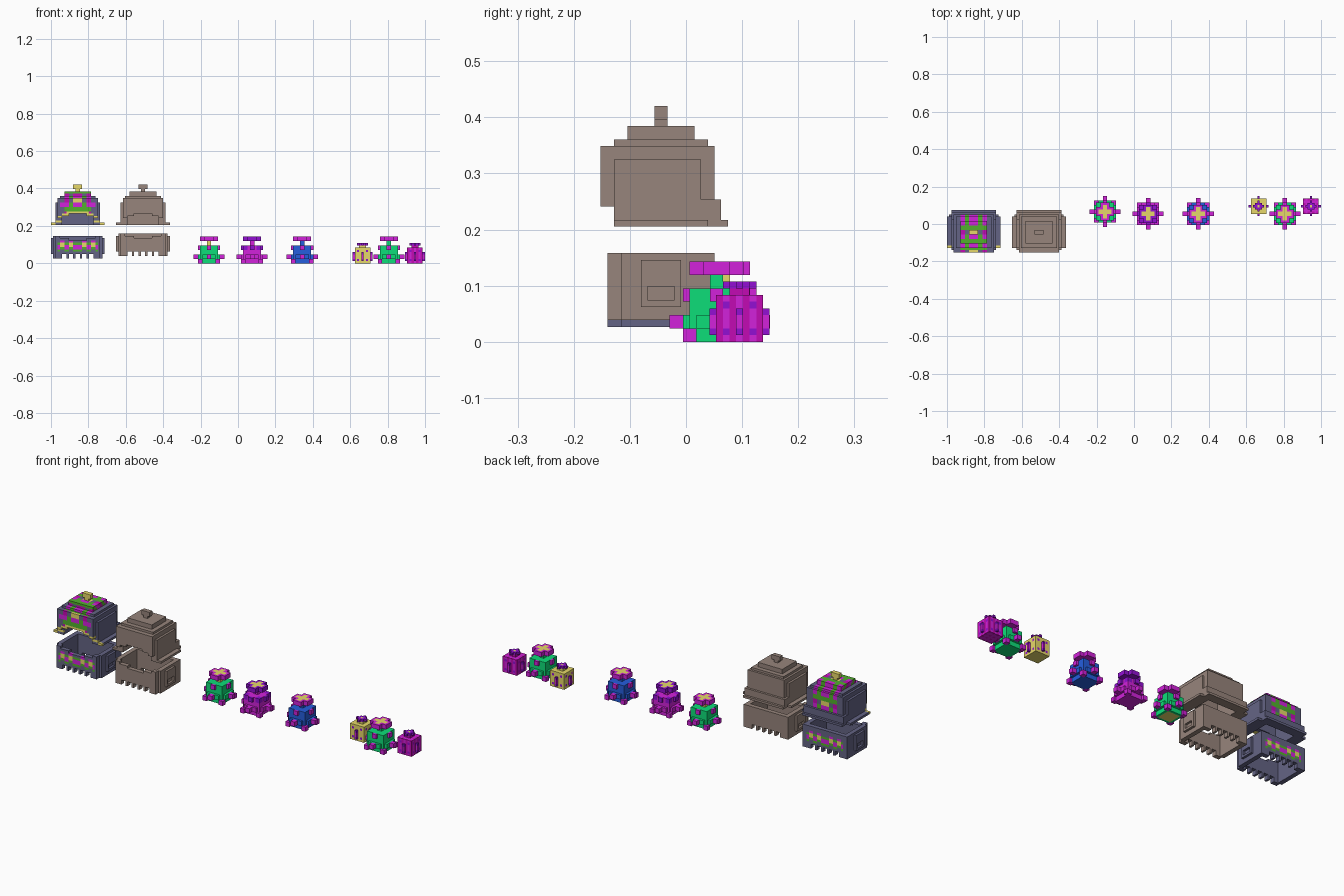
import bpy, bmesh, math
from mathutils import Vector

cube = bpy.data.objects.get("Cube")
if cube:
    bpy.data.objects.remove(cube, do_unlink=True)

U = 0.01193  # edge of one block
PALETTE = {
    "slate": (100, 100, 133), "brown": (151, 133, 124), "magenta": (210, 34, 219),
    "deep magenta": (194, 11, 179), "violet": (146, 16, 212), "green": (13, 222, 121),
    "leaf green": (81, 177, 44), "yellow": (232, 217, 106), "blue": (37, 94, 222),
}
MATS = {}
for name, rgb in PALETTE.items():
    lin = [((c / 255 + 0.055) / 1.055) ** 2.4 for c in rgb] + [1]
    m = bpy.data.materials.new(name)
    m.use_nodes = True
    m.diffuse_color = lin
    m.node_tree.nodes["Principled BSDF"].inputs["Base Color"].default_value = lin
    MATS[name] = m


def fill(cells, xs, ys, zs, colour):
    """Fill a block of cells, or clear it when the colour is None."""
    for x in range(*xs):
        for y in range(*ys):
            for z in range(*zs):
                if colour:
                    cells[x, y, z] = colour
                else:
                    cells.pop((x, y, z), None)


def sym(a):
    return (-a, a)


def side(x):
    return x if x >= 0 else -1 - x


def build(name, cells, origin):
    """Skin the cells with outer faces and merge the flat areas."""
    bm = bmesh.new()
    mesh = bpy.data.meshes.new(name)
    used = sorted(set(cells.values()))
    for c in used:
        mesh.materials.append(MATS[c])
    verts = {}

    def vert(p):
        if p not in verts:
            verts[p] = bm.verts.new(Vector(p) * U)
        return verts[p]

    for cell, colour in cells.items():
        for axis in range(3):
            for s in (0, 1):
                n = list(cell)
                n[axis] += 2 * s - 1
                if tuple(n) in cells:
                    continue
                ring = []
                for i, j in ((0, 0), (1, 0), (1, 1), (0, 1)):
                    p = list(cell)
                    p[axis] += s
                    p[(axis + 1) % 3] += i
                    p[(axis + 2) % 3] += j
                    ring.append(vert(tuple(p)))
                f = bm.faces.new(ring if s else ring[::-1])
                f.material_index = used.index(colour)
    bmesh.ops.dissolve_limit(bm, angle_limit=math.radians(1), verts=bm.verts[:],
                             edges=bm.edges[:], delimit={'MATERIAL'})
    bm.to_mesh(mesh)
    bm.free()
    ob = bpy.data.objects.new(name, mesh)
    ob.location = origin
    bpy.context.collection.objects.link(ob)


def plaid(a, row, base):
    """Woven pattern: columns by distance from the middle, bands by row."""
    band = row % 3
    if a < 2:
        return ("leaf green", "magenta", "yellow" if row % 2 else "deep magenta")[band]
    if a < 4:
        return ("leaf green", "leaf green", base)[band]
    if a < 6:
        return ("leaf green", "magenta", "deep magenta")[band]
    return (base, "magenta", base)[band]


def dome(base, painted):
    c = {}
    # brim and neck guard
    fill(c, sym(12), (2, 16), (0, 1), base)
    fill(c, sym(10), (16, 19), (0, 1), base)
    fill(c, sym(10), (2, 18), (1, 4), base)
    # walls, side panels and visor
    fill(c, sym(9), (2, 17), (4, 12), base)
    fill(c, sym(10), (2, 15), (4, 10), base)
    fill(c, sym(9), (0, 2), (3, 12), base)
    # stepped crown
    fill(c, sym(8), (2, 16), (12, 13), base)
    fill(c, sym(6), (4, 14), (13, 15), base)
    # hollow and face arch
    fill(c, sym(7), (4, 15), (0, 11), None)
    fill(c, sym(7), (0, 4), (0, 4), None)
    fill(c, sym(4), (0, 4), (4, 5), None)
    if painted:
        for (x, y, z) in c:
            a = side(x)
            front, back = y < 2 and z > 4, y > 15 and z > 3
            if z > 11 and a < 6 or front and a < 8 or back and a < 6:
                c[x, y, z] = plaid(a, (y + z) // 2, base)
            # trim along the arch
            if y < 2 and (z == 5 and a < 5 or z == 4 and 4 <= a < 7 or z == 3):
                c[x, y, z] = "yellow"
            if y == 2 and z == 1 or y == 2 and z == 0 and a > 9:
                c[x, y, z] = "yellow"
    # knob
    knob = "yellow" if painted else base
    fill(c, sym(1), (8, 10), (15, 16), knob)
    fill(c, sym(2), (8, 10), (16, 18), knob)
    return c


def jaw(base, painted):
    c = {}
    # sides with raised, recessed panels
    fill(c, sym(11), (3, 17), (0, 10), base)
    fill(c, sym(12), (6, 12), (2, 9), base)
    for xs in ((-12, -11), (11, 12)):
        fill(c, xs, (7, 11), (3, 5), None)
    # front plate, hollow, low chin edge
    fill(c, sym(10), (1, 3), (0, 10), base)
    fill(c, sym(9), (3, 15), (0, 10), None)
    fill(c, sym(8), (1, 3), (9, 10), None)
    fill(c, sym(4), (1, 3), (8, 9), None)
    # gaps between the bottom teeth, front and back
    for a in (0, 2, 3, 5, 6):
        for x in (a, -1 - a):
            for ys in ((1, 3), (15, 17)):
                fill(c, (x, x + 1), ys, (0, 2), None)
    if painted:
        # zigzag band of dots
        for (x, y, z) in c:
            a = side(x)
            if y in (1, 16) and a < 9:
                level = z - 4 - (a // 2) % 2
                if level in (0, 1):
                    c[x, y, z] = "yellow" if a // 2 % 2 else "magenta"
                elif level == -1:
                    c[x, y, z] = "leaf green"
                elif level == 2:
                    c[x, y, z] = "magenta" if a // 2 % 2 else "leaf green"
    return c


def on_faces(c, inner, outer, across, zs, colour, odd=0):
    """Add the same stub to all four sides; odd is 1 for an odd block count."""
    for out in ((inner + odd, outer + odd), (-outer, -inner)):
        fill(c, out, (-across, across + odd), zs, colour)
        fill(c, (-across, across + odd), out, zs, colour)


def cactus(body, core, tip):
    c = {}
    fill(c, sym(4), sym(4), (0, 8), body)
    fill(c, sym(3), sym(3), (0, 1), core)
    # feet and top corners
    for sx in (-5, 3):
        for sy in (-5, 3):
            fill(c, (sx, sx + 2), (sy, sy + 2), (0, 2), "magenta")
    for sx in (-4, 2):
        for sy in (-4, 2):
            fill(c, (sx, sx + 2), (sy, sy + 2), (6, 8), tip if tip == "violet" else body)
    # arms and buttons
    on_faces(c, 4, 5, 3, (2, 4), body)
    on_faces(c, 5, 7, 1, (2, 4), "magenta")
    on_faces(c, 4, 5, 1, (6, 8), tip)
    # stem and cross-shaped flower with a yellow heart
    fill(c, sym(1), sym(1), (8, 10), core)
    fill(c, sym(2), sym(2), (10, 12), tip)
    on_faces(c, 2, 4, 2, (10, 12), tip)
    on_faces(c, 0, 3, 1, (11, 12), "yellow")
    return c


def bud(body, stripe):
    c = {}
    fill(c, (-3, 4), (-3, 4), (0, 7), body)
    for s in (-2, 0, 2):
        fill(c, (s, s + 1), (-3, 4), (0, 7), stripe)
        fill(c, (-3, 4), (s, s + 1), (0, 7), stripe)
    # dots and spines
    for s in (-2, 2):
        for e in (-3, 3):
            for z in (1, 5):
                c[s, e, z] = c[e, s, z] = "violet"
    on_faces(c, 3, 4, 0, (1, 5), "violet", 1)
    on_faces(c, 3, 4, 0, (2, 4), "magenta", 1)
    # little flower
    fill(c, (-1, 2), (-1, 2), (7, 8), body)
    fill(c, (-1, 2), (-1, 2), (8, 9), "violet")
    on_faces(c, 1, 2, 0, (8, 9), "violet", 1)
    c[0, 0, 8] = "yellow"
    return c


# helmets
for label, x, base, painted, jaw_z in (("painted", -0.857, "slate", True, 0.0267),
                                       ("plain", -0.508, "brown", False, 0.0386)):
    build(label + "_helmet_dome", dome(base, painted), (x, -0.152, 0.2056))
    build(label + "_helmet_jaw", jaw(base, painted), (x, -0.152, jaw_z))

# flowering cacti
for i, (x, y, body, core, tip) in enumerate((
        (-0.155, 0.0664, "green", "yellow", "magenta"),
        (0.075, 0.0544, "magenta", "magenta", "violet"),
        (0.343, 0.0544, "blue", "blue", "magenta"),
        (0.807, 0.0544, "green", "green", "magenta"))):
    build(f"cactus_{i + 1}", cactus(body, core, tip), (x, y, 0))

# small buds
for label, x, body, stripe in (("yellow", 0.666, "yellow", "yellow"),
                               ("purple", 0.946, "deep magenta", "magenta")):
    build(label + "_bud", bud(body, stripe), (x - U / 2, 0.0955 - U / 2, 0))
